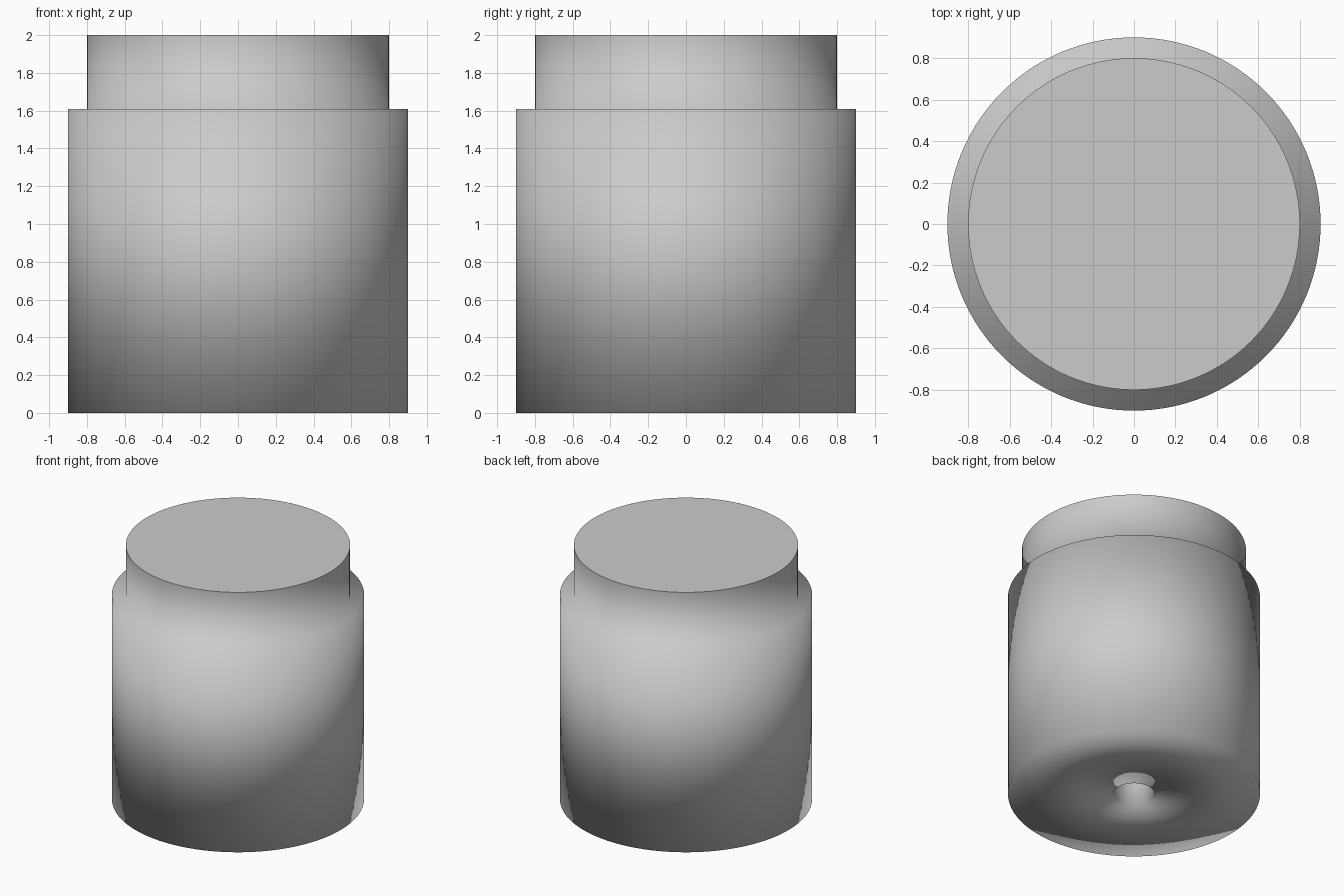
import bpy, bmesh, math

if "Cube" in bpy.data.objects:
    bpy.data.objects.remove(bpy.data.objects["Cube"])

SEGMENTS = 128

# Half profile (radius, height): drilled hole, base, body wall, shoulder, neck
PROFILE = [(0.145, 0.40), (0.145, 0.0), (0.90, 0.0), (0.90, 1.61), (0.80, 1.61), (0.80, 2.0)]


def ring(bm, radius, z):
    step = 2 * math.pi / SEGMENTS
    return [bm.verts.new((radius * math.cos(i * step), radius * math.sin(i * step), z))
            for i in range(SEGMENTS)]


bm = bmesh.new()
rings = [ring(bm, r, z) for r, z in PROFILE]

# Turned side surfaces
for low, high in zip(rings, rings[1:]):
    for i in range(SEGMENTS):
        j = (i + 1) % SEGMENTS
        bm.faces.new((low[i], low[j], high[j], high[i]))

# Flat top and flat end of the hole
caps = [bm.faces.new(rings[-1]), bm.faces.new(rings[0])]
bmesh.ops.recalc_face_normals(bm, faces=bm.faces)

# Soft shading all round, with crisp edges only at the flat caps
for face in bm.faces:
    face.smooth = True
for cap in caps:
    cap.smooth = False
    for edge in cap.edges:
        edge.smooth = False

mesh = bpy.data.meshes.new("stepped_body")
bm.to_mesh(mesh)
bm.free()
body = bpy.data.objects.new("stepped_body", mesh)
bpy.context.collection.objects.link(body)
